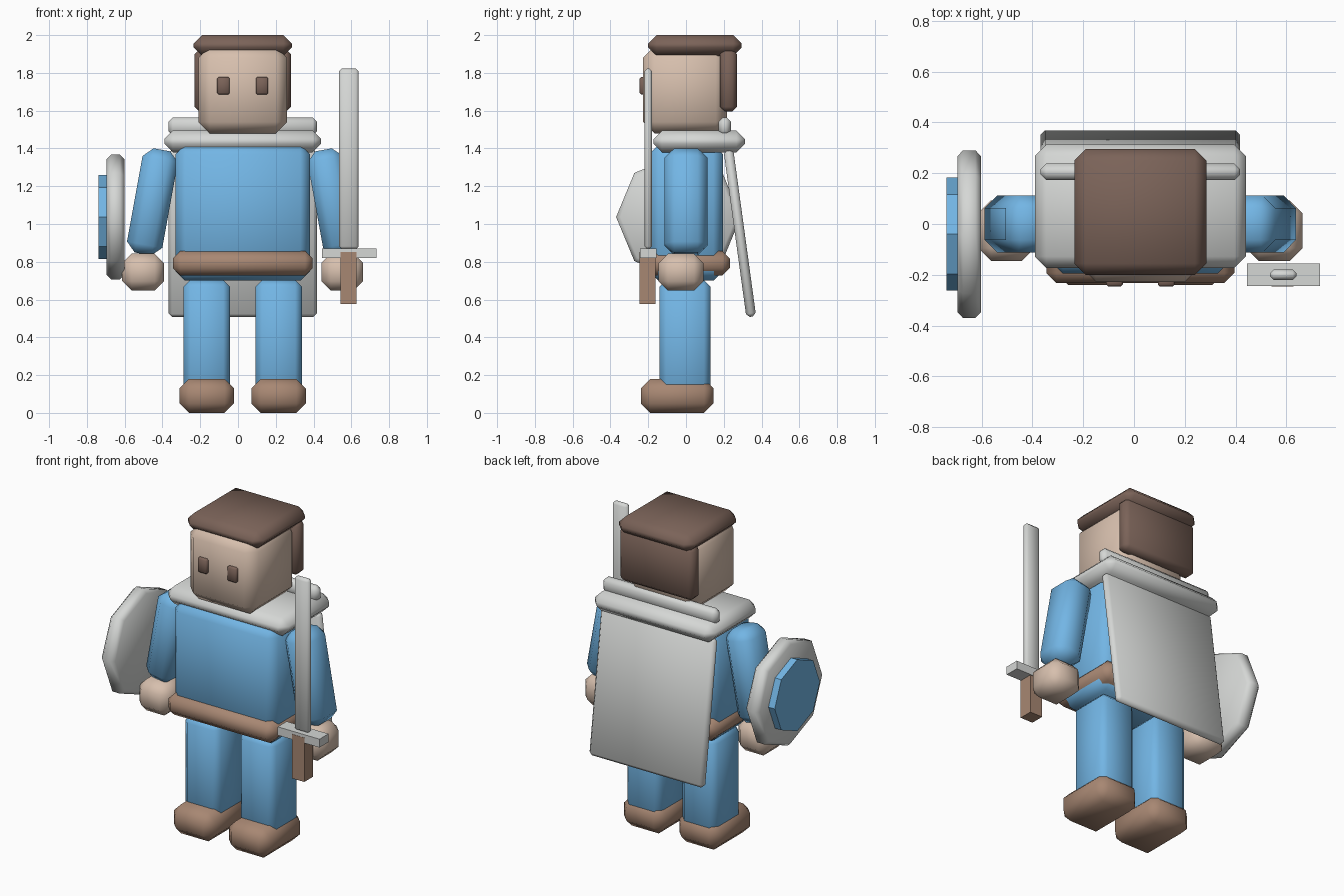
import bpy, math
from mathutils import Vector

if "Cube" in bpy.data.objects:
    bpy.data.objects.remove(bpy.data.objects["Cube"], do_unlink=True)

CX = 0.025  # centre line of the body


def material(name, rgb):
    mat = bpy.data.materials.new(name)
    mat.use_nodes = True
    col = tuple((c / 255) ** 2.2 for c in rgb) + (1,)
    mat.diffuse_color = col
    mat.node_tree.nodes["Principled BSDF"].inputs["Base Color"].default_value = col
    return mat


SKIN = material("skin", (214, 190, 172))
HAIR = material("dark brown hair", (122, 99, 89))
BLUE = material("blue cloth", (114, 180, 228))
LEATHER = material("brown leather", (166, 134, 114))
SILVER = material("light grey", (212, 214, 212))


def finish(obj, name, mat, bevel):
    obj.name = name
    obj.data.materials.append(mat)
    if bevel:
        mod = obj.modifiers.new("Bevel", "BEVEL")
        mod.width = bevel
        mod.segments = 1
        mod.limit_method = "ANGLE"
        mod.angle_limit = math.radians(50)
        bpy.ops.object.modifier_apply(modifier=mod.name)
        bpy.ops.object.shade_smooth_by_angle(angle=math.radians(50))
    return obj


def block(name, mat, centre, size, bevel=0.0, tilt=(0, 0, 0)):
    """Chamfered box."""
    bpy.ops.mesh.primitive_cube_add(size=1, location=centre)
    obj = bpy.context.object
    obj.scale = size
    bpy.ops.object.transform_apply(location=False, rotation=False, scale=True)
    finish(obj, name, mat, bevel)
    obj.rotation_euler = [math.radians(a) for a in tilt]
    return obj


def disc(name, mat, x0, x1, radius, bevel):
    """Octagonal plate facing sideways."""
    bpy.ops.mesh.primitive_cylinder_add(
        vertices=8, radius=radius, depth=x1 - x0,
        location=((x0 + x1) / 2, -0.04, 1.037), rotation=(0, math.pi / 2, 0))
    return finish(bpy.context.object, name, mat, bevel)


# Head and hair
block("head", SKIN, (CX, -0.005, 1.71), (0.47, 0.445, 0.46), 0.06)
block("hair_top", HAIR, (CX, 0.047, 1.945), (0.52, 0.495, 0.11), 0.045)
block("hair_back", HAIR, (CX, 0.225, 1.76), (0.51, 0.09, 0.33), 0.025)

# Body, belt and mantle
block("torso", BLUE, (CX, 0.0, 1.06), (0.71, 0.39, 0.72), 0.05)
block("belt", LEATHER, (CX, 0.0, 0.792), (0.74, 0.465, 0.13), 0.04)
block("mantle", SILVER, (CX, 0.07, 1.437), (0.83, 0.485, 0.115), 0.045)
block("collar", SILVER, (CX, 0.205, 1.517), (0.785, 0.065, 0.095), 0.022)
block("cape", SILVER, (CX, 0.285, 0.95), (0.785, 0.052, 0.89), 0.018, (7.8, 0, 0))

# Limbs, both sides, and eyes
for side, label in ((-1, "right"), (1, "left")):
    def x(offset):
        return CX + side * offset
    block(label + "_eye", HAIR, (x(0.102), -0.226, 1.732), (0.066, 0.04, 0.092), 0.008)
    block(label + "_arm", BLUE, (x(0.478), 0.0, 1.117), (0.19, 0.225, 0.56), 0.05,
          (0, -10.3 * side, 0))
    block(label + "_hand", SKIN, (x(0.527), -0.026, 0.745), (0.222, 0.238, 0.195), 0.05)
    block(label + "_leg", BLUE, (x(0.19), -0.005, 0.353), (0.245, 0.27, 0.7), 0.035)
    block(label + "_boot", LEATHER, (x(0.19), -0.047, 0.09), (0.288, 0.385, 0.18), 0.05)

# Shield beside the right arm
disc("shield", SILVER, -0.695, -0.602, 0.33, 0.022)
disc("shield_boss", BLUE, -0.738, -0.68, 0.222, 0)

# Sword beside the left hand
block("sword_blade", SILVER, (0.587, -0.2, 1.345), (0.104, 0.04, 0.955), 0.014)
block("sword_guard", SILVER, (0.588, -0.2, 0.845), (0.288, 0.088, 0.052))
block("sword_handle", LEATHER, (0.585, -0.203, 0.715), (0.086, 0.085, 0.275))
